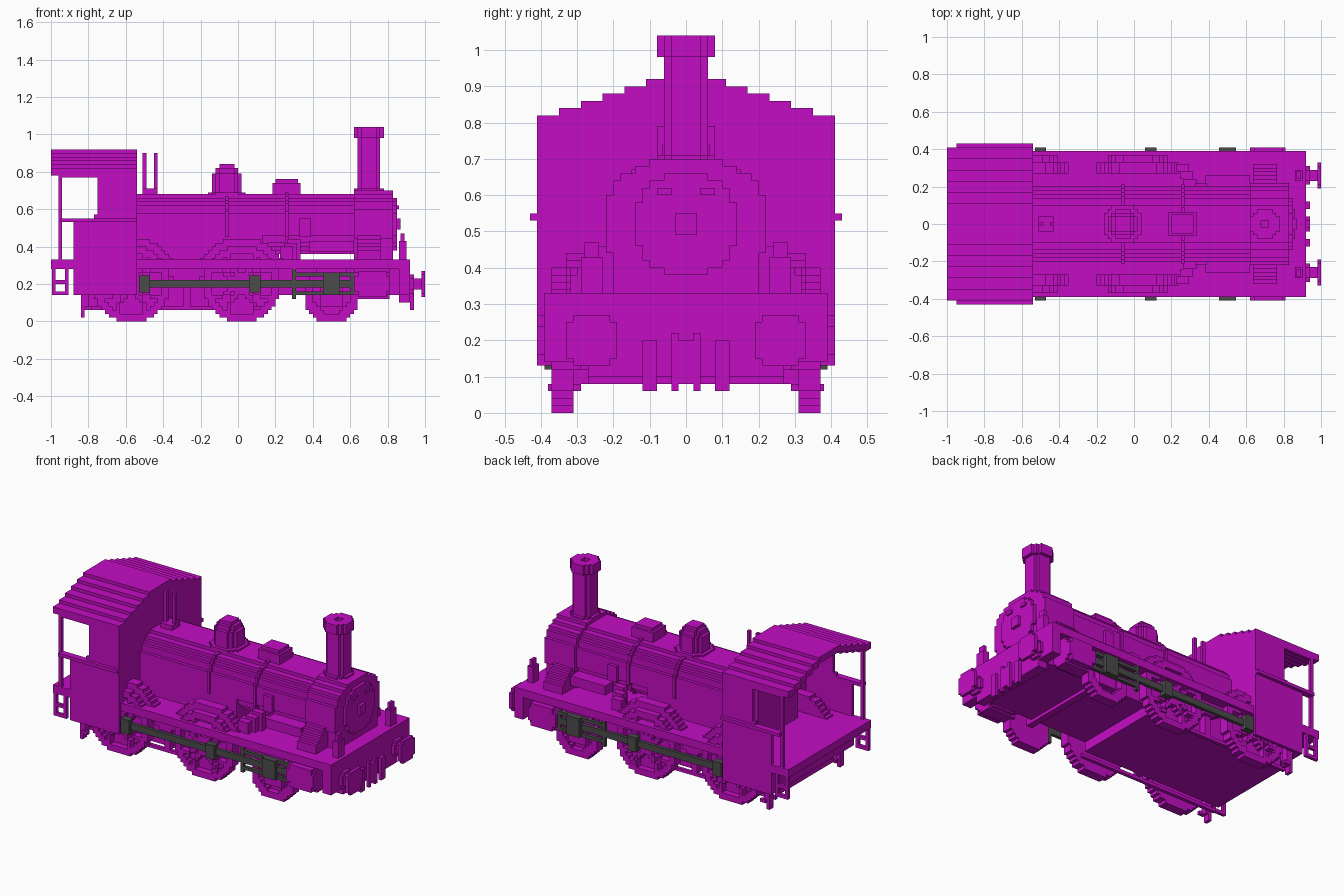
import bpy, bmesh, math
from mathutils import Matrix, Vector

STEP = 0.02  # block size of the stepped style

# Main levels and lines that the parts share
REAR, CAB_FRONT, SMOKEBOX, NOSE, FRONT = -1, -0.54, 0.62, 0.83, 0.92
CAB_BACK, FIREBOX_FRONT, FRAME_REAR = -0.88, 0.13, -0.84
DECK_TOP, DECK_BASE, BEAM_BASE, FIREPAN = 0.33, 0.28, 0.14, 0.08
BOILER_Z, BOILER_TOP, ROD_Z, SILL = 0.52, 0.67, 0.2, 0.55
FRAME_Y, WHEEL_Y, ROD_Y, DECK_Y, CAB_Y = 0.27, 0.31, 0.37, 0.39, 0.41
CHIMNEY_X, DOME_X, VALVE_X, WHISTLE_X, BUFFER_Y = 0.7, -0.06, 0.26, -0.47, 0.26

cube = bpy.data.objects.get("Cube")
if cube:
    bpy.data.objects.remove(cube, do_unlink=True)


def material(name, rgb):
    mat = bpy.data.materials.new(name)
    mat.use_nodes = True
    mat.diffuse_color = (*rgb, 1)
    mat.node_tree.nodes["Principled BSDF"].inputs["Base Color"].default_value = (*rgb, 1)
    return mat


MAGENTA = material("magenta paint", (0.55, 0.004, 0.55))
STEEL = material("dark grey steel", (0.07, 0.07, 0.07))


def around(middle, width):
    return middle - width / 2, middle + width / 2


def after(start, length=STEP):
    return start, start + length


def part(name, boxes, mirror=False, mat=MAGENTA):
    """One object from boxes of (x range, y range, z range), optionally mirrored in y."""
    bm = bmesh.new()
    for box in boxes:
        low, high = (Vector(corner) for corner in zip(*box))
        for side in (1, -1) if mirror else (1,):
            middle = (low + high) / 2
            middle.y *= side
            size = Matrix.Diagonal((*(high - low), 1))
            bmesh.ops.create_cube(bm, size=1, matrix=Matrix.Translation(middle) @ size)
    mesh = bpy.data.meshes.new(name)
    bm.to_mesh(mesh)
    bm.free()
    mesh.materials.append(mat)
    bpy.context.collection.objects.link(bpy.data.objects.new(name, mesh))


def stepped(axis, center, width, height, length, inside):
    """Boxes filling a stepped shape, row by row, extruded along an axis."""
    columns, rows = round(2 * width / STEP), round(2 * height / STEP)
    boxes = []
    for row in range(rows):
        v = (row + 0.5 - rows / 2) * STEP
        start = None
        for column in range(columns + 1):
            u = (column + 0.5 - columns / 2) * STEP
            filled = column < columns and inside(u, v)
            if filled and start is None:
                start = u
            elif not filled and start is not None:
                box = [around(center[0] + (start + u - STEP) / 2, u - start), around(center[1] + v, STEP)]
                box.insert("xyz".index(axis), length)
                boxes.append(box)
                start = None
    return boxes


def disc(axis, center, radius, length, hole=0):
    return stepped(axis, center, radius, radius, length,
                   lambda u, v: hole <= math.hypot(u, v) <= radius + STEP / 4)


def barrel(length, width, height):
    """Squarish boiler section running along x."""
    return stepped("x", (0, BOILER_Z), width, height, length,
                   lambda u, v: abs(u / width) ** 2.5 + abs(v / height) ** 2.5 <= 1)


def tower(x, *tiers):
    """Stacked round tiers of (radius, base, top)."""
    return [box for radius, base, top in tiers for box in disc("z", (x, 0), radius, (base, top))]


# Underframe, running plate and end beams
frame_width, deck_width = around(0, 2 * FRAME_Y), around(0, 2 * DECK_Y)
part("ash_pan", [((FRAME_REAR, FIREBOX_FRONT), frame_width, (FIREPAN, DECK_BASE))])
part("front_frame", [((FIREBOX_FRONT, FRONT), frame_width, (BEAM_BASE, DECK_BASE))])
part("running_plate", [((CAB_FRONT, FRONT), deck_width, (DECK_BASE, DECK_TOP))])
part("front_beam", [((FRONT - 0.06, FRONT), deck_width, (BEAM_BASE, DECK_TOP)),
                    ((FRONT - 0.06, FRONT), frame_width, (0.1, BEAM_BASE))])
part("rear_beam", [((CAB_BACK, FRAME_REAR), deck_width, (BEAM_BASE, DECK_BASE))])

# Boiler, firebox and smokebox
boiler_width, boiler_height = 0.2, 0.16
part("boiler", barrel((CAB_FRONT, SMOKEBOX), boiler_width, boiler_height))
part("firebox", [((CAB_FRONT, FIREBOX_FRONT), around(0, 0.4), (DECK_BASE, BOILER_Z))])
part("firebox_backplate", [((CAB_FRONT - 0.1, CAB_FRONT), around(0, 0.4), (DECK_TOP, BOILER_TOP))])
for place, x in (("rear", DOME_X), ("front", VALVE_X)):
    part(place + "_boiler_band", barrel(around(x, STEP), boiler_width + STEP / 2, boiler_height + STEP / 2))
part("smokebox", barrel((SMOKEBOX, NOSE), 0.22, 0.18))
part("smokebox_saddle", [((SMOKEBOX, NOSE), around(0, 0.4), (DECK_BASE, 0.42))])
part("smokebox_door", disc("x", (0, BOILER_Z), 0.14, after(NOSE)))
part("door_handle", disc("x", (0, BOILER_Z), 0.03, after(NOSE + STEP)))
part("door_hinges", [(after(NOSE, 0.03), around(0.06, 0.04), after(0.6))], mirror=True)

# Fittings stepping down beside the boiler
part("steam_chests", [(around(CHIMNEY_X, 0.13), after(0.2 + tier * STEP), (DECK_TOP, 0.48 - tier * STEP))
                      for tier in range(6)], mirror=True)
part("feed_pipes", [((0.38, SMOKEBOX), (0.18, 0.26), around(0.4, 0.06))], mirror=True)
part("boiler_valves", [(around(0.36, 0.06), (0.18, 0.22), around(0.5, 0.1))], mirror=True)
part("feed_brackets", [(around(0.3 - tier * STEP, 0.07), after(0.2 + 2 * tier * STEP, 2 * STEP),
                        (DECK_TOP, 0.44 - tier * STEP)) for tier in range(3)], mirror=True)

# Chimney, dome, valve box and whistles
cap_base = 0.98
part("chimney", tower(CHIMNEY_X, (0.08, BOILER_TOP, 0.71), (0.06, BOILER_TOP, cap_base)))
part("chimney_cap", disc("z", (CHIMNEY_X, 0), 0.08, after(cap_base, 0.06), hole=0.03))
part("dome", tower(DOME_X, (0.1, BOILER_TOP, 0.69), (0.08, BOILER_TOP, 0.79),
                   (0.06, BOILER_TOP, 0.82), (0.04, BOILER_TOP, 0.84)))
part("valve_box", [(around(VALVE_X, width), around(0, width - STEP), (BOILER_TOP, top))
                   for width, top in ((0.15, 0.74), (0.12, 0.76))])
part("whistle_base", tower(WHISTLE_X, (0.04, BOILER_TOP, 0.71)))
part("whistles", [(around(WHISTLE_X + side * 0.03, STEP), around(0, STEP), (BOILER_TOP, 0.9))
                  for side in (-1, 1)])

# Cab floor, sides, posts and rails
skin = (DECK_Y, CAB_Y)
post_x, window_x, eaves, lintel = -0.95, -0.75, 0.82, 0.77
part("cab_floor", [((REAR, CAB_FRONT), around(0, 2 * CAB_Y), (DECK_BASE, DECK_TOP))])
part("cab_lower_sides", [((CAB_BACK, CAB_FRONT), skin, (BEAM_BASE, SILL))], mirror=True)
part("cab_upper_sides", [((window_x, CAB_FRONT), skin, (SILL, eaves)),
                         (after(window_x, -STEP), skin, after(SILL)),
                         ((post_x, window_x), skin, (lintel, eaves))], mirror=True)
part("cab_posts", [(around(post_x, STEP), skin, (DECK_TOP, eaves))], mirror=True)
part("cab_handrails", [((post_x, CAB_FRONT), (DECK_Y, CAB_Y + STEP), after(SILL - STEP))], mirror=True)

# Arched roof in falling steps, with the front wall below it
roof_steps = 6
roof, wall = [], []
for tier in range(roof_steps):
    outer = CAB_Y - 0.06 * (roof_steps - 1 - tier)
    inner = outer - 0.06 if tier else 0
    top = FRONT - tier * STEP
    roof.append(((REAR, CAB_FRONT), (inner, outer), after(top, -2 * STEP)))
    wall.append((after(CAB_FRONT, -STEP), (inner, outer), (DECK_TOP, top - STEP)))
part("cab_roof", roof, mirror=True)
part("cab_front_wall", wall, mirror=True)

# Hanging ladders below the cab
ladder_x, ladder_width = post_x, 0.09
ladder = [(around(ladder_x + side * 0.035, STEP), skin, (BEAM_BASE, DECK_BASE)) for side in (-1, 1)]
ladder += [(around(ladder_x, ladder_width), skin, after(z)) for z in (BEAM_BASE, ROD_Z)]
part("cab_ladders", ladder, mirror=True)


# Spoked wheels with solid webs and axles
def wheel(x, radius, spokes):
    def inside(u, v):
        distance = math.hypot(u, v)
        turn = math.atan2(v, u) * spokes / math.tau
        offset = abs(turn - round(turn)) * math.tau / spokes * distance
        solid = distance > radius - 2 * STEP or distance < 3 * STEP or offset < STEP / 2
        return distance <= radius + STEP / 2 and solid
    tyre = stepped("y", (x, radius), radius, radius, (WHEEL_Y, ROD_Y), inside)
    web = disc("y", (x, radius), radius - STEP, after(WHEEL_Y))
    axle = (around(x, 2 * STEP), (0, WHEEL_Y), around(radius, 2 * STEP))
    return tyre + web + [axle]


wheel_places = {"rear": -0.57, "middle": 0.02, "front": 0.5}
for place, x in wheel_places.items():
    small = place == "front"
    part(place + "_wheels", wheel(x, 0.14 if small else 0.2, 8 if small else 12), mirror=True)
    if not small:
        cover = 0.24
        part(place + "_splashers", stepped("y", (x, ROD_Z), cover, cover, (FRAME_Y, DECK_TOP),
             lambda u, v: v > 0.1 and math.hypot(u, v) <= cover + STEP / 2), mirror=True)

# Leaf springs, brake gear and guard irons
spring_x = (wheel_places["rear"] + wheel_places["middle"]) / 2
part("leaf_springs", [(around(spring_x, 0.26 - tier * 0.06), (FRAME_Y, DECK_TOP),
                       after(DECK_BASE - tier * STEP, -STEP)) for tier in range(4)], mirror=True)
part("brake_pull_rods", [((FRAME_REAR, FIREBOX_FRONT), around(0.3, STEP), after(FIREPAN, -STEP))], mirror=True)
part("brake_hangers", [(around(spring_x, 2 * STEP), (FRAME_Y, WHEEL_Y), (FIREPAN, DECK_BASE))], mirror=True)
part("brake_pins", [(around(x, 2 * STEP), around(ROD_Y, STEP), after(FIREPAN, -STEP))
                    for x in (-0.8, 0.1)], mirror=True)
part("guard_irons", [(after(FRAME_REAR), (DECK_TOP, ROD_Y), (STEP, FIREPAN)),
                     (after(FRAME_REAR, 2 * STEP), (DECK_TOP, ROD_Y), (FIREPAN - STEP, ROD_Z))], mirror=True)

# Cylinders ahead of the guide bars
part("cylinders", disc("x", (DECK_TOP, ROD_Z), 0.08, (SMOKEBOX, NOSE - STEP)), mirror=True)
part("cylinder_jackets", [(around(0.72, 0.15), (FRAME_Y, CAB_Y), around(ROD_Z, 0.14))], mirror=True)

# Steel rods, crank ends, guide bars and crossheads
crank = 0.07
rod_start = wheel_places["rear"] + crank
part("drive_rods", [((rod_start, SMOKEBOX), (ROD_Y, DECK_Y), around(ROD_Z, 2 * STEP))], mirror=True, mat=STEEL)
part("crank_ends", [(around(wheel_places[place] + crank, 0.06), (ROD_Y, CAB_Y), around(ROD_Z, 0.09))
                    for place in ("rear", "middle")], mirror=True, mat=STEEL)
part("guide_bars", [((0.3, SMOKEBOX), (ROD_Y, DECK_Y), around(ROD_Z + side * 0.05, STEP))
                    for side in (-1, 1)], mirror=True, mat=STEEL)
part("guide_brackets", [(around(x, STEP), (ROD_Y, DECK_Y), around(ROD_Z, height))
                        for x, height in ((0.3, 0.16), (0.61, 0.12))], mirror=True, mat=STEEL)
part("crossheads", [(around(wheel_places["front"], 0.09), (ROD_Y, CAB_Y), around(ROD_Z, 0.12))],
     mirror=True, mat=STEEL)

# Buffers, coupling, front irons and lamps
buffer_head = 1 - STEP
buffers = []
for radius, start, end in ((0.05, FRONT, FRONT + STEP), (0.03, FRONT, buffer_head), (0.07, buffer_head, 1)):
    buffers += disc("x", (BUFFER_Y, ROD_Z), radius, (start, end))
part("buffers", buffers, mirror=True)
part("coupling_hook", [(after(FRONT), around(0, 2 * STEP), (FIREPAN, ROD_Z))])
part("coupling_links", [(after(FRONT), around(0.03, STEP), (0.06, ROD_Z + STEP))], mirror=True)
part("front_irons", [(after(FRONT), around(0.1, 2 * STEP), (0.06, ROD_Z))], mirror=True)
part("lamps", [(around(NOSE + 0.05, width), around(BUFFER_Y, width + STEP), (DECK_TOP, top))
               for width, top in ((0.04, 0.43), (STEP, 0.47))], mirror=True)
